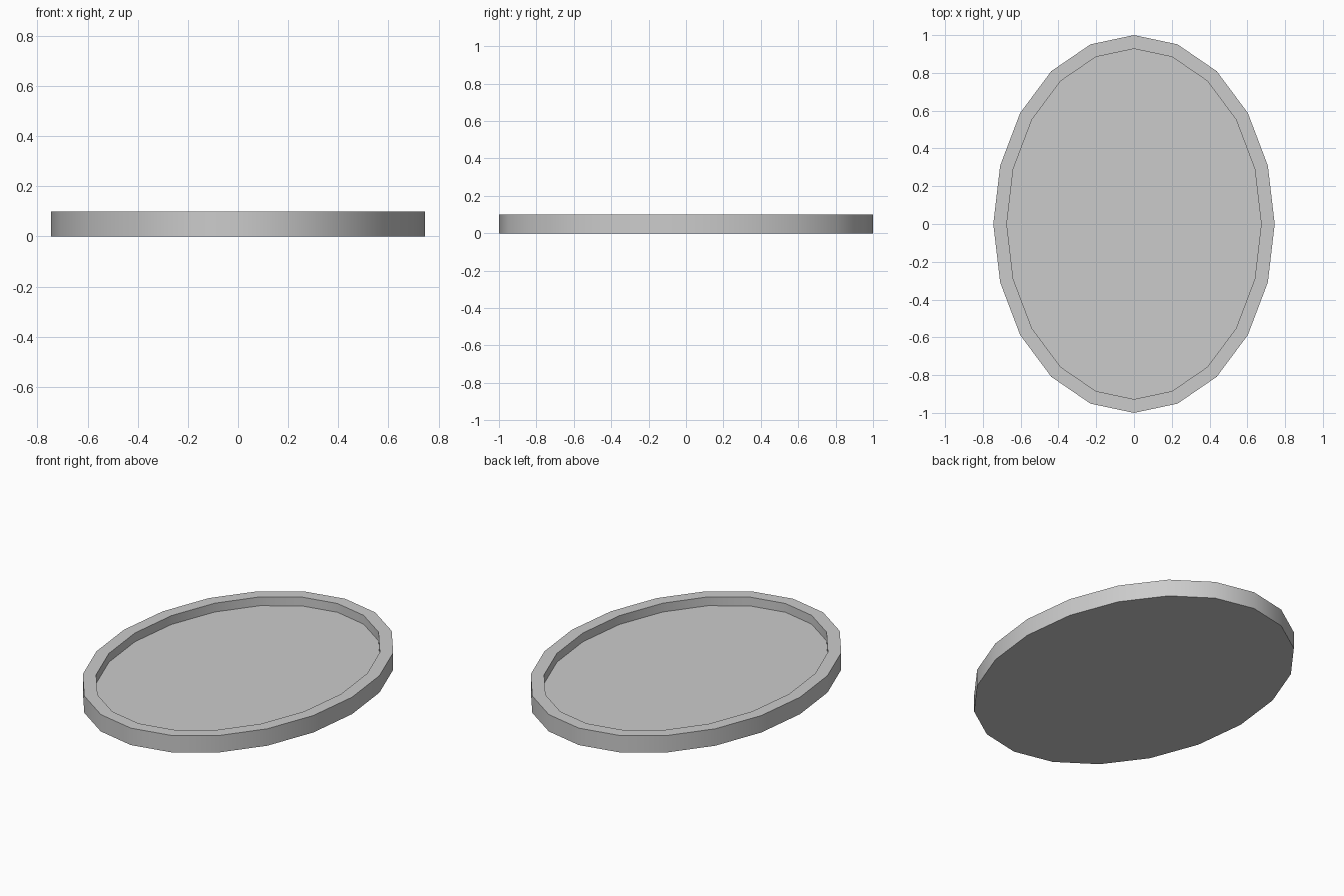
import bpy, bmesh
from mathutils import Matrix, Vector

if "Cube" in bpy.data.objects:
    bpy.data.objects.remove(bpy.data.objects["Cube"])

HEIGHT, FLOOR, RIM = 0.10, 0.048, 0.071

bm = bmesh.new()

# Solid oval disc, 20 sides with corners on both axes
bmesh.ops.create_cone(bm, cap_ends=True, segments=20, radius1=1, radius2=1, depth=HEIGHT)
bmesh.ops.transform(bm, verts=bm.verts,
                    matrix=Matrix.Translation((0, 0, HEIGHT / 2)) @ Matrix.Diagonal((0.745, 1, 1, 1)))

# Rim of even width around the top
top = max(bm.faces, key=lambda f: f.calc_center_median().z)
bmesh.ops.inset_region(bm, faces=[top], thickness=RIM, use_even_offset=True)

# Recessed floor with vertical inner wall
res = bmesh.ops.extrude_discrete_faces(bm, faces=[top])
floor = res["faces"][0]
bmesh.ops.translate(bm, verts=floor.verts, vec=Vector((0, 0, FLOOR - HEIGHT)))
bmesh.ops.recalc_face_normals(bm, faces=bm.faces)

mesh = bpy.data.meshes.new("oval_tray")
bm.to_mesh(mesh)
bm.free()
tray = bpy.data.objects.new("oval_tray", mesh)
bpy.context.collection.objects.link(tray)

# Smooth walls, sharp rim edges
bpy.context.view_layer.objects.active = tray
tray.select_set(True)
bpy.ops.object.shade_smooth_by_angle()
